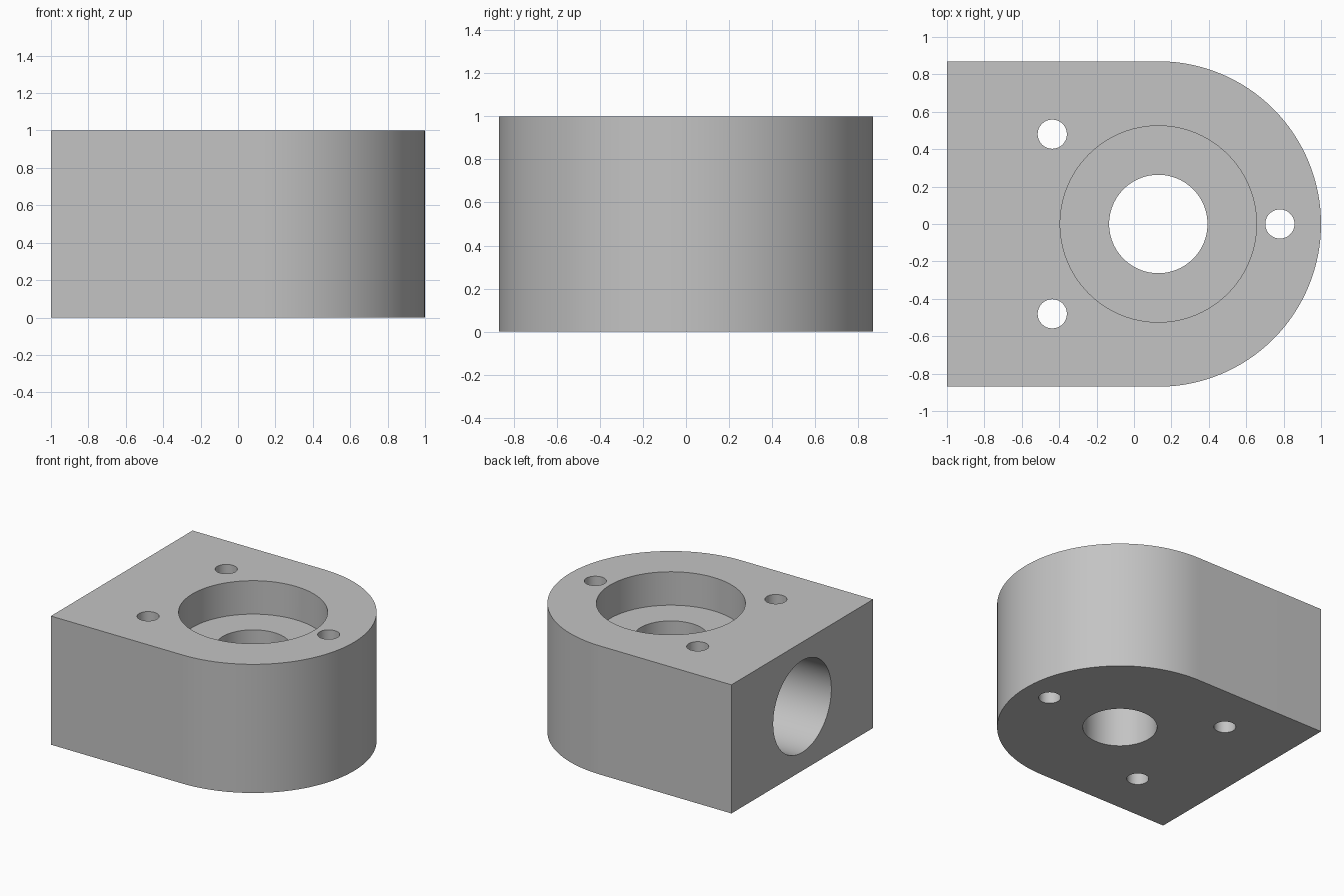
import bpy, bmesh
from math import pi, sin, cos, radians

if "Cube" in bpy.data.objects:
    bpy.data.objects.remove(bpy.data.objects["Cube"], do_unlink=True)

CX = 0.13          # axis of the rounded end
R = 0.87           # radius of the rounded end
H = 1.0            # block height

grey = bpy.data.materials.new("machined_grey")
grey.use_nodes = True
colour = (0.55, 0.55, 0.55, 1)
grey.diffuse_color = colour
grey.node_tree.nodes["Principled BSDF"].inputs["Base Color"].default_value = colour


def cutter(name, radius, depth, location, rotation=(0, 0, 0), sides=96):
    bpy.ops.mesh.primitive_cylinder_add(vertices=sides, radius=radius, depth=depth,
                                        location=location, rotation=rotation)
    ob = bpy.context.object
    ob.name = name
    ob.data.materials.append(grey)
    ob.hide_render = True
    return ob


# Block: straight at the left end, half round at the other
steps = 64
outline = [(-1, R), (-1, -R)]
outline += [(CX + R * cos(a), R * sin(a))
            for a in (-pi / 2 + pi * i / steps for i in range(steps + 1))]
bm = bmesh.new()
base = bm.faces.new([bm.verts.new((x, y, 0)) for x, y in outline])
top = bmesh.ops.extrude_face_region(bm, geom=[base])["geom"]
bmesh.ops.translate(bm, vec=(0, 0, H),
                    verts=[v for v in top if isinstance(v, bmesh.types.BMVert)])
bmesh.ops.recalc_face_normals(bm, faces=bm.faces)
mesh = bpy.data.meshes.new("mounting_block")
bm.to_mesh(mesh)
bm.free()
mesh.materials.append(grey)
block = bpy.data.objects.new("mounting_block", mesh)
bpy.context.collection.objects.link(block)

# Central bore, its counterbore, and the blind bore in the flat end
cutters = [
    cutter("centre_bore_cutter", 0.263, 3, (CX, 0, 0.5)),
    cutter("counterbore_cutter", 0.525, 0.52, (CX, 0, H)),
    cutter("end_bore_cutter", 0.357, 1.04, (-1, 0, 0.5), (0, pi / 2, 0)),
]
# Three screw holes
for i, (x, y) in enumerate([(0.78, 0), (-0.437, 0.48), (-0.437, -0.48)]):
    cutters.append(cutter(f"screw_hole_cutter_{i + 1}", 0.078, 3, (x, y, 0.5), sides=48))

# Cut every hole, then drop the cutters
bpy.context.view_layer.objects.active = block
for ob in cutters:
    mod = block.modifiers.new(ob.name, 'BOOLEAN')
    mod.operation = 'DIFFERENCE'
    mod.solver = 'EXACT'
    mod.object = ob
    bpy.ops.object.modifier_apply(modifier=mod.name)
    bpy.data.objects.remove(ob, do_unlink=True)

bpy.ops.object.select_all(action='DESELECT')
block.select_set(True)
bpy.context.view_layer.objects.active = block
bpy.ops.object.shade_smooth_by_angle(angle=radians(30))
